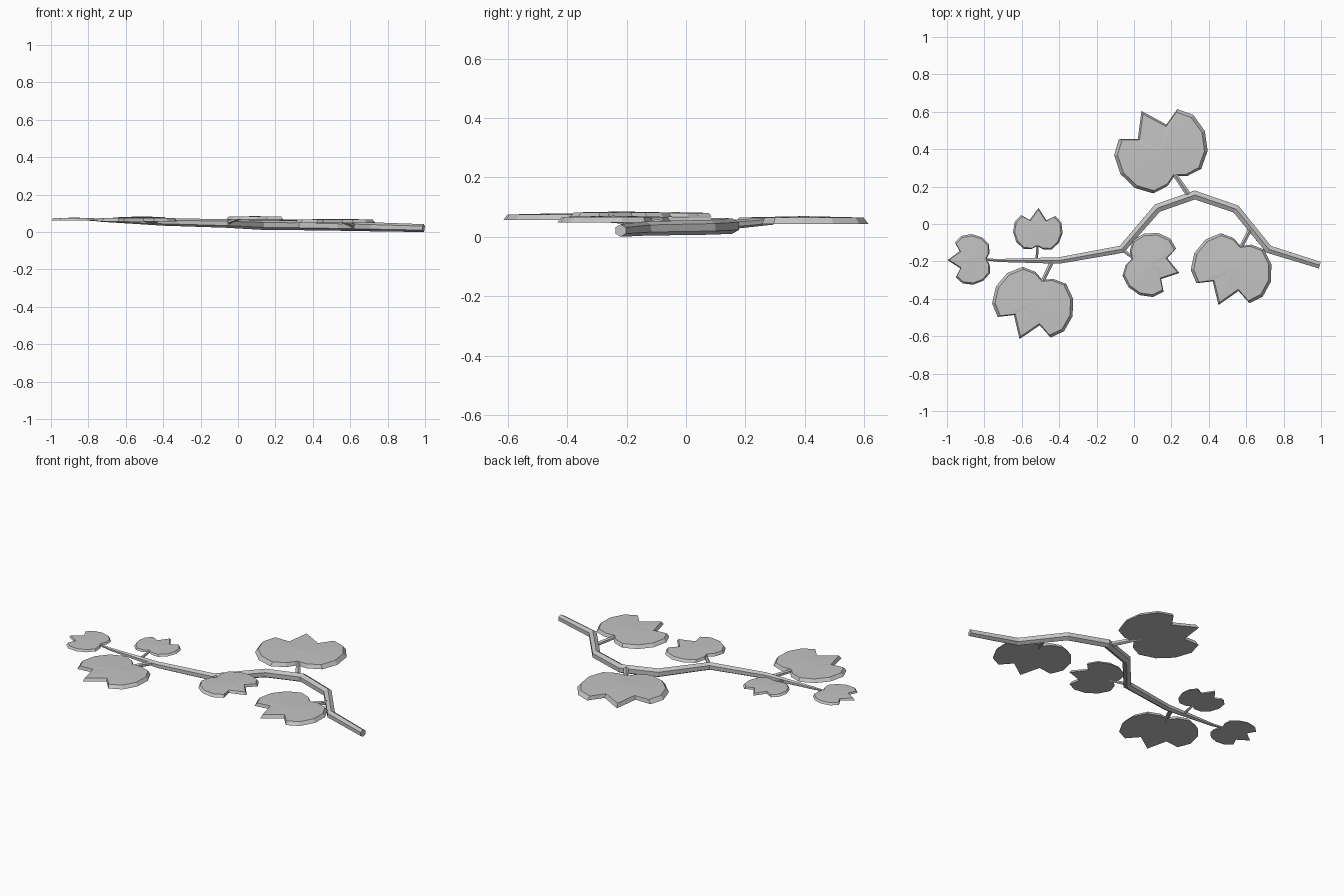
import bpy, bmesh, math
from mathutils import Vector

cube = bpy.data.objects.get("Cube")
if cube:
    bpy.data.objects.remove(cube)

grey = bpy.data.materials.new("plain_grey")
grey.use_nodes = True
colour = (0.55, 0.55, 0.55, 1)
grey.diffuse_color = colour
grey.node_tree.nodes["Principled BSDF"].inputs["Base Color"].default_value = colour


def finish(name, bm):
    """Turn a bmesh into a flat-shaded object."""
    bmesh.ops.recalc_face_normals(bm, faces=bm.faces)
    mesh = bpy.data.meshes.new(name)
    bm.to_mesh(mesh)
    bm.free()
    mesh.materials.append(grey)
    obj = bpy.data.objects.new(name, mesh)
    bpy.context.collection.objects.link(obj)
    return obj


def tube(name, points, radii, sides=6):
    """Mitred tube along a path, with one edge along its top."""
    bm = bmesh.new()
    pts = [Vector(p) for p in points]
    rings = []
    for i, (p, r) in enumerate(zip(pts, radii)):
        before = (p - pts[i - 1]).normalized() if i else (pts[1] - p).normalized()
        after = (pts[i + 1] - p).normalized() if i < len(pts) - 1 else before
        along = (before + after).normalized()
        across = along.cross(Vector((0, 0, 1))).normalized()
        up = across.cross(along)
        mitre = 1 / along.dot(before)
        ring = []
        for k in range(sides):
            a = math.tau * k / sides
            ring.append(bm.verts.new(p + up * r * math.cos(a) + across * r * mitre * math.sin(a)))
        rings.append(ring)
    for a, b in zip(rings, rings[1:]):
        for k in range(sides):
            n = (k + 1) % sides
            bm.faces.new((a[k], a[n], b[n], b[k]))
    bm.faces.new(rings[0])
    bm.faces.new(rings[-1])
    return finish(name, bm)


# Half outline of a three-lobed leaf, from tip to base, for a leaf of length 1
HALF = [(0, 1), (.22, .68), (.45, .8), (.61, .63), (.65, .36),
        (.56, .1), (.37, -.08), (.15, -.08), (0, 0)]
OUTLINE = HALF + [(-x, y) for x, y in HALF[-2:0:-1]]


def leaf(name, base, tip, z):
    """Flat-bottomed leaf with a sloping rim and a faintly creased top."""
    bm = bmesh.new()
    base, tip = Vector((*base, z)), Vector((*tip, z))
    axis = tip - base
    size = axis.length
    across = Vector((axis.y, -axis.x, 0))

    def vert(x, y, h):
        return bm.verts.new(base + across * x + axis * y + Vector((0, 0, h * size)))

    low = [vert(x, y, 0) for x, y in OUTLINE]
    high = [vert(x * .93, .35 + (y - .35) * .93, .056) for x, y in OUTLINE]
    centre = vert(0, .4, .068)
    bm.faces.new(low)
    for i in range(len(low)):
        j = (i + 1) % len(low)
        bm.faces.new((low[i], low[j], high[j], high[i]))
        bm.faces.new((high[i], high[j], centre))
    return finish(name, bm)


# Main stem, from the thick cut end to the thin growing end
tube("main_stem",
     [(.993, -.22, .021), (.72, -.135, .028), (.545, .08, .032), (.325, .155, .036),
      (.125, .085, .038), (-.065, -.135, .046), (-.4, -.195, .054), (-.735, -.195, .064)],
     [.021, .024, .025, .026, .026, .023, .02, .009])

# Leaves: base, tip, underside height, and where the stalk leaves the stem
LEAVES = {
    "back_leaf": ((.217, .257), (.04, .604), .043, (.29, .16, .042)),
    "front_left_leaf": ((.57, -.118), (.452, -.433), .048, (.623, -.025, .033)),
    "front_right_leaf": ((-.489, -.30), (-.612, -.615), .056, (-.435, -.195, .056)),
    "middle_small_leaf": ((-.013, -.187), (.243, -.262), .067, (-.065, -.135, .05)),
    "back_small_leaf": ((-.516, -.118), (-.511, .086), .069, (-.52, -.195, .058)),
    "end_leaf": ((-.789, -.187), (-.997, -.193), .063, (-.725, -.195, .064)),
}
for name, (base, tip, z, start) in LEAVES.items():
    leaf(name, base, tip, z)
    b, t = Vector(base), Vector(tip)
    size = (t - b).length
    end = b.lerp(t, .1)
    tube(name + "_stalk", [start, (end.x, end.y, z + .026 * size)],
         [.04 * size, .032 * size])
